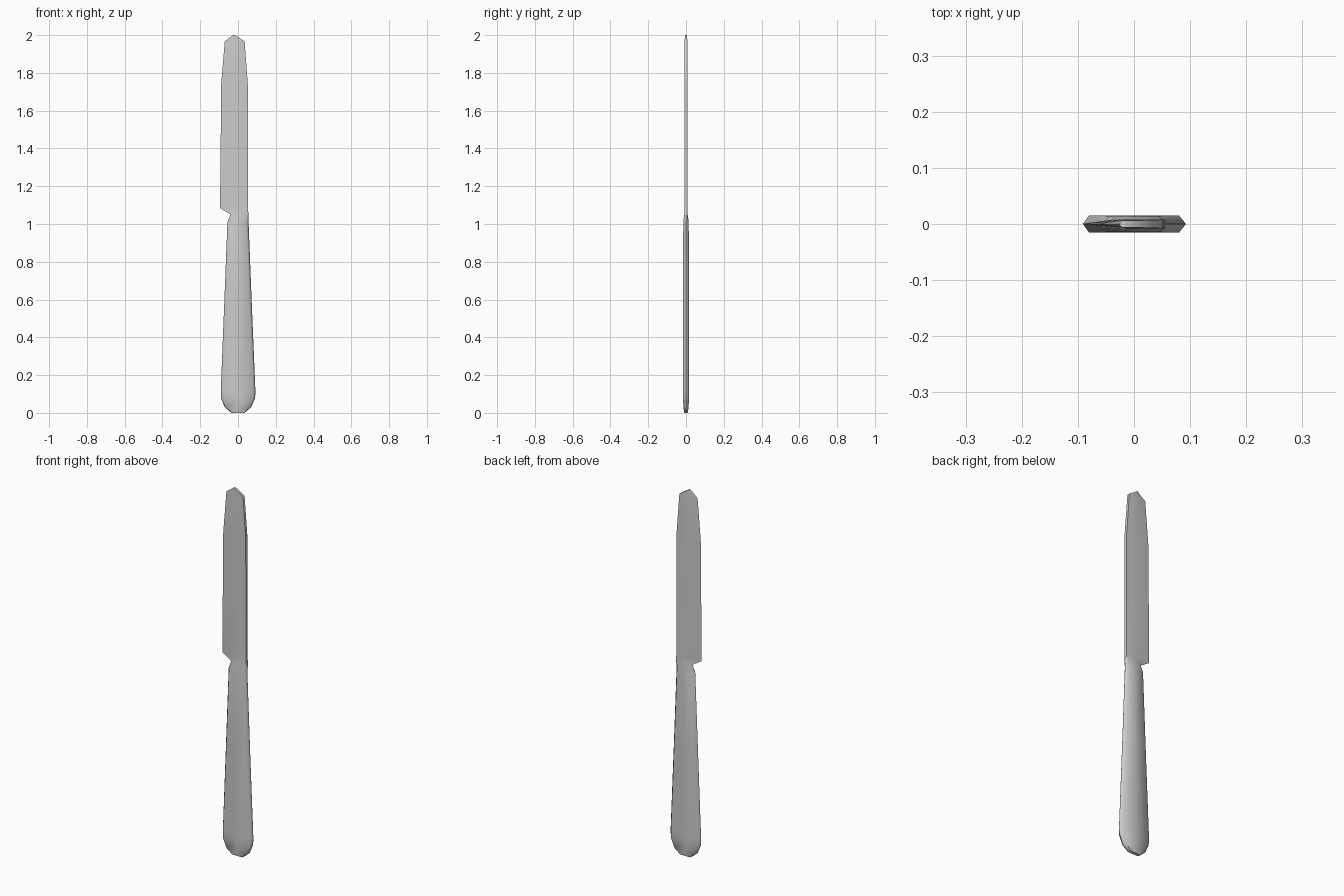
import bpy, bmesh

# Cross-sections up the knife:
# z, left x, right x, left flat start, right flat end, half thickness, edge half thickness at right
SECTIONS = [
    # rounded handle butt
    (0.00, -0.034, 0.034, -0.030, 0.030, 0.009, 0.0),
    (0.03, -0.070, 0.070, -0.060, 0.060, 0.014, 0.0),
    (0.08, -0.091, 0.091, -0.080, 0.080, 0.0155, 0.0),
    (0.12, -0.091, 0.092, -0.080, 0.080, 0.0155, 0.0),
    # tapering handle and neck
    (0.60, -0.072, 0.072, -0.060, 0.060, 0.015, 0.0),
    (1.01, -0.056, 0.056, -0.044, 0.044, 0.0145, 0.0),
    (1.05, -0.040, 0.055, -0.030, 0.048, 0.009, 0.007),
    # blade: sharp left edge, flat spine on the right
    (1.085, -0.095, 0.053, -0.020, 0.050, 0.008, 0.008),
    (1.40, -0.092, 0.053, -0.010, 0.050, 0.008, 0.008),
    (1.74, -0.089, 0.052, -0.010, 0.048, 0.008, 0.008),
    (1.967, -0.070, 0.035, -0.015, 0.032, 0.007, 0.007),
    (2.00, -0.026, -0.016, -0.022, -0.018, 0.006, 0.006),
]


def ring(bm, z, xl, xr, fl, fr, t, e):
    """Nine-point closed section running from the left edge around the front."""
    mid = (fl + fr) / 2
    half = [(fl, -t), (mid, -t), (fr, -t), (xr, -max(e, 0.001))]
    pts = [(xl, 0)] + half + [(x, -y) for x, y in reversed(half)]
    return [bm.verts.new((x, y, z)) for x, y in pts]


bm = bmesh.new()
rings = [ring(bm, *s) for s in SECTIONS]
for a, b in zip(rings, rings[1:]):
    for i in range(len(a)):
        j = (i + 1) % len(a)
        bm.faces.new((a[i], a[j], b[j], b[i]))
bm.faces.new(list(reversed(rings[0])))
bm.faces.new(rings[-1])
bmesh.ops.recalc_face_normals(bm, faces=bm.faces)

mesh = bpy.data.meshes.new("table_knife")
bm.to_mesh(mesh)
bm.free()
knife = bpy.data.objects.new("table_knife", mesh)
bpy.context.collection.objects.link(knife)

# Smooth the handle, keep hard edges
bpy.context.view_layer.objects.active = knife
knife.select_set(True)
bpy.ops.object.shade_smooth_by_angle(angle=1.0)
